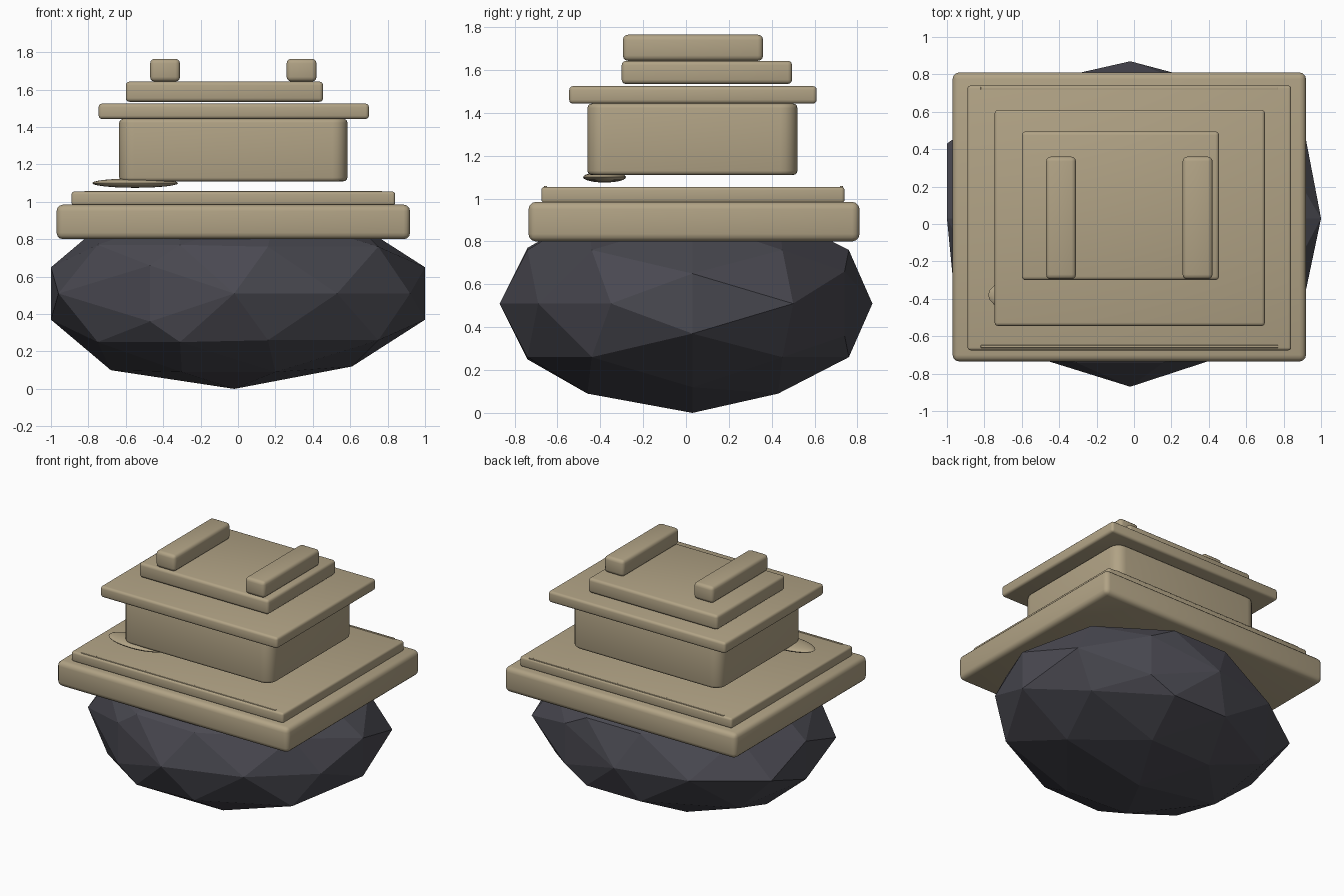
import bpy
import bmesh
from mathutils import Vector

cube = bpy.data.objects.get("Cube")
if cube:
    bpy.data.objects.remove(cube, do_unlink=True)


def make_material(name, colour):
    mat = bpy.data.materials.new(name)
    mat.use_nodes = True
    mat.diffuse_color = colour
    mat.node_tree.nodes["Principled BSDF"].inputs["Base Color"].default_value = colour
    return mat


sandstone = make_material("sandstone", (0.44, 0.365, 0.235, 1))
dark_rock = make_material("dark_rock", (0.068, 0.067, 0.083, 1))


def add_object(name, bm, material, smooth=True):
    bmesh.ops.recalc_face_normals(bm, faces=bm.faces[:])
    mesh = bpy.data.meshes.new(name)
    bm.to_mesh(mesh)
    bm.free()
    mesh.materials.append(material)
    obj = bpy.data.objects.new(name, mesh)
    bpy.context.collection.objects.link(obj)
    if smooth:
        bpy.ops.object.select_all(action="DESELECT")
        obj.select_set(True)
        bpy.context.view_layer.objects.active = obj
        bpy.ops.object.shade_smooth_by_angle(angle=0.6)
    return obj


def rounded_box(name, x, y, z, bevel=0.025, corner=0.0):
    """Box between the given ranges; corner rounds its upright edges first."""
    bm = bmesh.new()
    bmesh.ops.create_cube(bm, size=1)
    low, high = (Vector(v) for v in zip(x, y, z))
    for v in bm.verts:
        v.co = Vector(l + (c + 0.5) * (h - l) for c, l, h in zip(v.co, low, high))
    if corner:
        upright = [e for e in bm.edges
                   if abs(e.verts[0].co.z - e.verts[1].co.z) > 0.01]
        bmesh.ops.bevel(bm, geom=upright, offset=corner, segments=5,
                        profile=0.5, affect="EDGES")
        edges = [e for e in bm.edges
                 if abs(e.verts[0].co.z - e.verts[1].co.z) < 0.01]
    else:
        edges = bm.edges[:]
    bmesh.ops.bevel(bm, geom=edges, offset=bevel, segments=3,
                    profile=0.5, affect="EDGES")
    return add_object(name, bm, sandstone)


# Faceted boulder: lower half of the facet corners, mirrored about its girth
girth = 0.51
corners = [
    (-0.02, 0.03, 0),
    (-0.68, 0.03, 0.1), (0.61, 0.03, 0.12),
    (0.2, -0.46, 0.09), (-0.3, -0.43, 0.09),
    (0.2, 0.43, 0.09), (-0.3, 0.42, 0.09),
    (0.16, -0.74, 0.26), (-0.31, -0.74, 0.25),
    (0.28, 0.76, 0.26), (-0.16, 0.76, 0.26),
    (0.75, -0.44, 0.26), (0.75, 0.45, 0.26),
    (-0.75, -0.45, 0.25), (-0.75, 0.45, 0.25),
    (1, 0.03, 0.37), (-1, 0.03, 0.37),
    (-0.47, -0.73, 0.36), (0.47, 0.74, 0.36),
    (-0.02, -0.87, girth), (-0.02, 0.87, girth),
    (0.53, -0.69, girth), (0.92, -0.35, girth), (0.91, 0.5, girth),
    (-0.96, -0.38, girth), (-1, 0.43, girth), (-0.55, 0.75, girth),
]
bm = bmesh.new()
for x, y, z in corners:
    bm.verts.new((x, y, z))
    if z < girth:
        bm.verts.new((x, y, 2 * girth - z))
hull = bmesh.ops.convex_hull(bm, input=bm.verts[:])
loose = {g for g in hull["geom_interior"] if isinstance(g, bmesh.types.BMVert)}
bmesh.ops.delete(bm, geom=list(loose), context="VERTS")
add_object("boulder", bm, dark_rock, smooth=False)

# Stepped base
rounded_box("base_slab", (-0.97, 0.92), (-0.735, 0.81), (0.8, 0.985), 0.035)
rounded_box("base_step", (-0.89, 0.84), (-0.675, 0.74), (0.98, 1.055), 0.015)
for name, y in (("front_ridge", -0.655), ("back_ridge", 0.725)):
    rounded_box(name, (-0.82, 0.77), (y - 0.007, y + 0.007), (1.04, 1.059), 0.002)

# Main block and the roof slabs above it
rounded_box("main_block", (-0.635, 0.585), (-0.46, 0.52), (1.11, 1.443), 0.02, 0.08)
rounded_box("cornice", (-0.745, 0.7), (-0.545, 0.61), (1.443, 1.525), 0.018)
rounded_box("roof_slab", (-0.6, 0.455), (-0.3, 0.495), (1.535, 1.643), 0.02)

# Two parallel roof bars
for name, x in (("right_roof_bar", -0.39), ("left_roof_bar", 0.34)):
    rounded_box(name, (x - 0.08, x + 0.08), (-0.295, 0.36), (1.643, 1.765), 0.025)

# Flat pebble lying beside the block
bm = bmesh.new()
bmesh.ops.create_uvsphere(bm, u_segments=24, v_segments=12, radius=1)
bmesh.ops.scale(bm, verts=bm.verts[:], vec=(0.23, 0.1, 0.025))
bmesh.ops.translate(bm, verts=bm.verts[:], vec=(-0.55, -0.38, 1.1))
add_object("flat_pebble", bm, sandstone)
